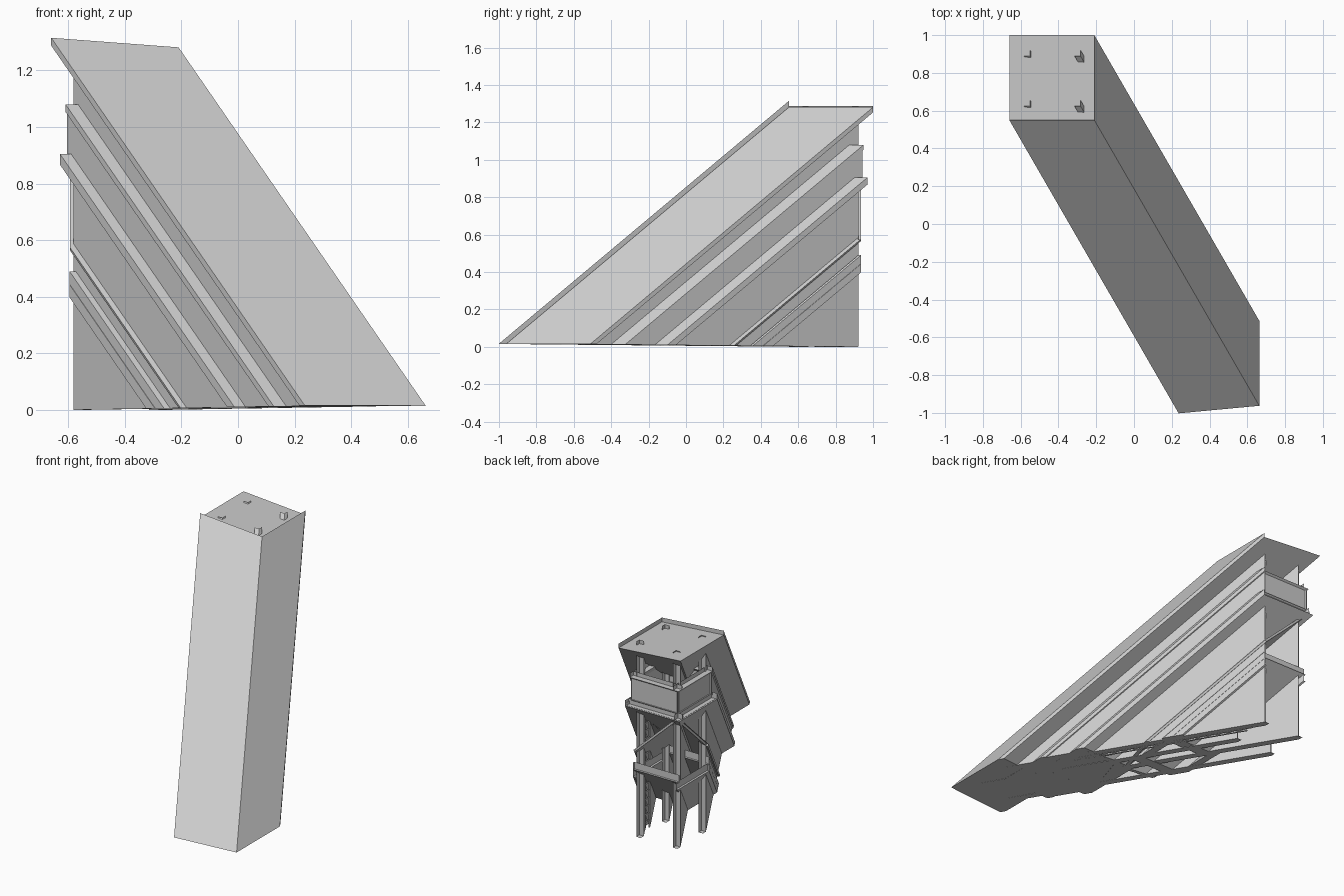
import bpy, bmesh
from mathutils import Vector, Matrix

if "Cube" in bpy.data.objects:
    bpy.data.objects.remove(bpy.data.objects["Cube"])

# Shadow volume of a small lookout tower: every part keeps its unlit faces
# and its outline is swept along the light direction down to the ground.
LIGHT = Vector((0.895, -1.55, -1.3))
CX, CY = -0.4325, 0.7725          # tower axis


def drop(p):
    s = max(p.z, 0.0) / 1.313
    return Vector((p.x + LIGHT.x * s, p.y + LIGHT.y * s, 0.015 * s))


def sweep(out, src):
    """Add the shadow volume of the convex solid src to out."""
    src.normal_update()

    def face(points):
        out.faces.new([out.verts.new(p) for p in points])

    dark = {f for f in src.faces if f.normal.dot(LIGHT) > 0}
    for f in dark:
        pts = [v.co.copy() for v in f.verts]
        face(pts[::-1])
        face([drop(p) for p in pts])
        for loop in f.loops:
            if any(n not in dark for n in loop.edge.link_faces):
                a = loop.vert.co
                b = loop.link_loop_next.vert.co
                face([a, b, drop(b), drop(a)])
    src.free()


def box(out, x0, x1, y0, y1, z0, z1, tilt=0.0):
    src = bmesh.new()
    bmesh.ops.create_cube(src, size=1)
    for v in src.verts:
        v.co = Vector((x0 if v.co.x < 0 else x1, y0 if v.co.y < 0 else y1,
                       z0 if v.co.z < 0 else z1))
        v.co.z -= tilt * (v.co.x - x0)
    sweep(out, src)


def bar(out, a, b, w):
    a, b = Vector(a), Vector(b)
    src = bmesh.new()
    rot = (b - a).to_track_quat('Z', 'Y').to_matrix().to_4x4()
    bmesh.ops.create_cube(src, size=1, matrix=Matrix.Translation((a + b) / 2) @ rot
                          @ Matrix.Diagonal((w, w, (b - a).length, 1)))
    sweep(out, src)


def ring(out, half, w, z0, z1, drop_x=0.0):
    """Four beams around the tower; drop_x lowers the two along y."""
    h = half
    for s in (-1, 1):
        y = sorted((CY + s * h, CY + s * (h - w)))
        box(out, CX - h, CX + h, *y, z0, z1)
        x = sorted((CX + s * h, CX + s * (h - w)))
        box(out, *x, CY - h, CY + h, z0 - drop_x, z1 - drop_x)


def part(name, build):
    bm = bmesh.new()
    build(bm)
    bmesh.ops.remove_doubles(bm, verts=bm.verts, dist=1e-5)
    me = bpy.data.meshes.new(name)
    bm.to_mesh(me)
    bm.free()
    bpy.context.collection.objects.link(bpy.data.objects.new(name, me))


# Slightly sloping roof
part("roof", lambda b: box(b, -0.66, -0.21, 0.55, 1.0, 1.287, 1.315, 0.075))


# Four legs
def legs(b):
    for x in (-0.582, -0.315):
        for y in (0.624, 0.889):
            box(b, x, x + 0.032, y, y + 0.032, 0.001, 1.285)


part("legs", legs)

# Cabin: rail, wall panels, floor with edge beams
part("rail", lambda b: ring(b, 0.177, 0.037, 1.053, 1.08))
part("wall_panels", lambda b: ring(b, 0.172, 0.008, 0.905, 1.053))
part("floor_edge", lambda b: ring(b, 0.197, 0.035, 0.867, 0.905))
part("floor", lambda b: box(b, CX - 0.19, CX + 0.19, CY - 0.19, CY + 0.19, 0.87, 0.89))

# Horizontal tie beams between the legs
part("tie_beams", lambda b: ring(b, 0.163, 0.014, 0.445, 0.49, 0.047))


# Diagonal braces
def braces(b):
    r = 0.155
    for s in (-1, 1):
        bar(b, (CX + r, CY + s * r, 0.57), (CX - r, CY + s * r, 0.86), 0.014)
        bar(b, (CX + s * r, CY - r, 0.57), (CX + s * r, CY + r, 0.86), 0.014)


part("braces", braces)


# Ladder on the right side
def ladder(b):
    for y in (0.765, 0.815):
        box(b, -0.272, -0.264, y - 0.004, y + 0.004, 0.001, 0.87)
    for i in range(1, 18):
        z = 0.05 * i
        box(b, -0.271, -0.265, 0.769, 0.811, z - 0.003, z + 0.003)


part("ladder", ladder)
